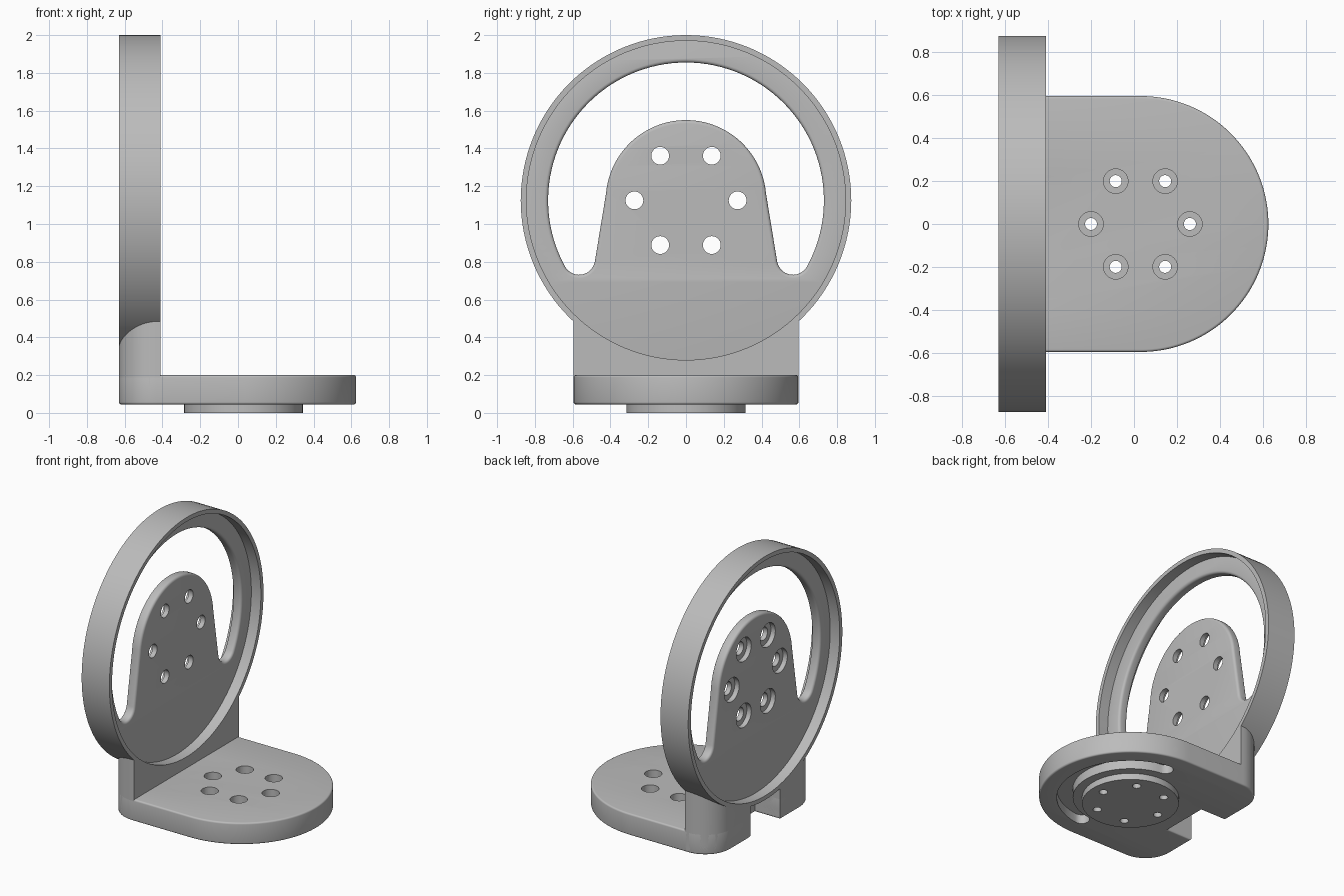
import bpy, bmesh
from math import radians, cos, sin
from mathutils import Matrix

if "Cube" in bpy.data.objects:
    bpy.data.objects.remove(bpy.data.objects["Cube"], do_unlink=True)

GREY = (0.5, 0.5, 0.5, 1)
mat = bpy.data.materials.new("light grey")
mat.use_nodes = True
mat.diffuse_color = GREY
mat.node_tree.nodes["Principled BSDF"].inputs["Base Color"].default_value = GREY

RING_Z = 1.125            # height of the ring axis
HUB_X = 0.03              # position of the hub axis
# Upright parts: profile x -> world y, profile y -> world z, thickness -> world x
UPRIGHT = Matrix(((0, 0, 1, 0), (1, 0, 0, 0), (0, 1, 0, RING_Z), (0, 0, 0, 1)))


def arc(cx, cy, r, a, b, n=24):
    """Points along an arc from angle a to angle b in degrees."""
    return [(cx + r * cos(radians(a + (b - a) * i / n)),
             cy + r * sin(radians(a + (b - a) * i / n))) for i in range(n + 1)]


def circle(cx, cy, r, n=48):
    return arc(cx, cy, r, 0, 360, n)[:-1]


def bolt_circle(cx, spread, r):
    return [circle(cx + x, y, r, 32) for x, y in circle(0, 0, spread, 6)]


def plate(name, loops, low, high, bevel=0.0, upright=False):
    """Extrude closed loops (inner loops are holes) with rounded rims."""
    curve = bpy.data.curves.new(name, 'CURVE')
    curve.dimensions = '2D'
    curve.fill_mode = 'BOTH'
    curve.extrude = (high - low) / 2 - bevel
    curve.bevel_depth = bevel
    curve.offset = -bevel
    curve.bevel_resolution = 3
    for loop in loops:
        spline = curve.splines.new('POLY')
        spline.points.add(len(loop) - 1)
        for p, (x, y) in zip(spline.points, loop):
            p.co = (x, y, 0, 1)
        spline.use_cyclic_u = True
    temp = bpy.data.objects.new(name + " curve", curve)
    bpy.context.collection.objects.link(temp)
    mesh = bpy.data.meshes.new_from_object(
        temp.evaluated_get(bpy.context.evaluated_depsgraph_get()))
    bpy.data.objects.remove(temp, do_unlink=True)
    mesh.transform(Matrix.Translation((0, 0, (low + high) / 2)))
    if upright:
        mesh.transform(UPRIGHT)
    bm = bmesh.new()
    bm.from_mesh(mesh)
    bmesh.ops.remove_doubles(bm, verts=bm.verts, dist=0.0002)
    bmesh.ops.recalc_face_normals(bm, faces=bm.faces)
    bm.to_mesh(mesh)
    bm.free()
    mesh.materials.clear()
    mesh.materials.append(mat)
    obj = bpy.data.objects.new(name, mesh)
    bpy.context.collection.objects.link(obj)
    return obj


def cut(obj, cutter):
    """Subtract the cutter, bake the result and drop the cutter."""
    mod = obj.modifiers.new("cut", 'BOOLEAN')
    mod.operation = 'DIFFERENCE'
    mod.solver = 'EXACT'
    mod.object = cutter
    bpy.context.view_layer.update()
    baked = bpy.data.meshes.new_from_object(
        obj.evaluated_get(bpy.context.evaluated_depsgraph_get()))
    obj.modifiers.clear()
    obj.data = baked
    bpy.data.objects.remove(cutter, do_unlink=True)


# Ring rim
rim = plate("ring_rim", [circle(0, 0, 0.875, 128), circle(0, 0, 0.845, 128)],
            -0.63, -0.41, upright=True)

# Recessed web with a horseshoe slot around the tongue
END = 28.6
ex, ey = 0.645 * cos(radians(END)), -0.645 * sin(radians(END))
slot = (arc(0, 0, 0.73, -END, 180 + END, 80)
        + arc(-ex, ey, 0.085, 180 + END, 350, 14)[1:]
        + arc(0, 0, 0.425, 175, 5, 48)
        + arc(ex, ey, 0.085, 190, 360 - END, 14)[:-1])
web = plate("ring_web", [circle(0, 0, 0.86, 128), slot], -0.555, -0.485, 0.018, True)
cut(web, plate("bolt_cutter", bolt_circle(0, 0.273, 0.047), -0.7, -0.3, upright=True))
cut(web, plate("bore_cutter", bolt_circle(0, 0.273, 0.085), -0.7, -0.52, upright=True))

# Shared back outline with rounded corners and a cable notch
notch = [(-0.63, -0.17), (-0.43, -0.17), (-0.43, 0.17), (-0.63, 0.17)]
left_corner = arc(-0.43, 0.395, 0.2, 180, 90, 16)
right_corner = arc(-0.43, -0.395, 0.2, 270, 180, 16)

# Base plate with counterbored holes and a curved groove underneath
base = plate("base_plate", [notch + left_corner + arc(HUB_X, 0, 0.595, 90, -90, 72)
                            + right_corner], 0.045, 0.2, 0.012)
cut(base, plate("bolt_cutter", bolt_circle(HUB_X, 0.23, 0.028), -0.1, 0.4))
cut(base, plate("bore_cutter", bolt_circle(HUB_X, 0.23, 0.057), 0.11, 0.4))
R, W, A = 0.428, 0.052, 82
gx, gy = HUB_X + R * cos(radians(A)), R * sin(radians(A))
groove = (arc(HUB_X, 0, R + W, -A, A, 48) + arc(gx, gy, W, A, A + 180, 12)[1:-1]
          + arc(HUB_X, 0, R - W, A, -A, 48) + arc(gx, -gy, W, 180 - A, 360 - A, 12)[1:-1])
cut(base, plate("groove_cutter", [groove], -0.1, 0.11))

# Hub disc under the base
hub = plate("base_hub", [circle(HUB_X, 0, 0.315, 72)] + bolt_circle(HUB_X, 0.23, 0.028),
            0.0, 0.05)

# Foot block that carries the ring
foot = plate("foot_block", [notch + left_corner + [(-0.41, 0.595), (-0.41, -0.595)]
                            + right_corner], 0.06, 0.5)
cut(foot, plate("ring_cutter", [circle(0, 0, 0.86, 128)], -0.8, -0.2, upright=True))

# Smooth curved walls, keep edges crisp
for obj in (rim, web, base, hub, foot):
    bpy.ops.object.select_all(action='DESELECT')
    obj.select_set(True)
    bpy.context.view_layer.objects.active = obj
    bpy.ops.object.shade_smooth_by_angle(angle=radians(30))
